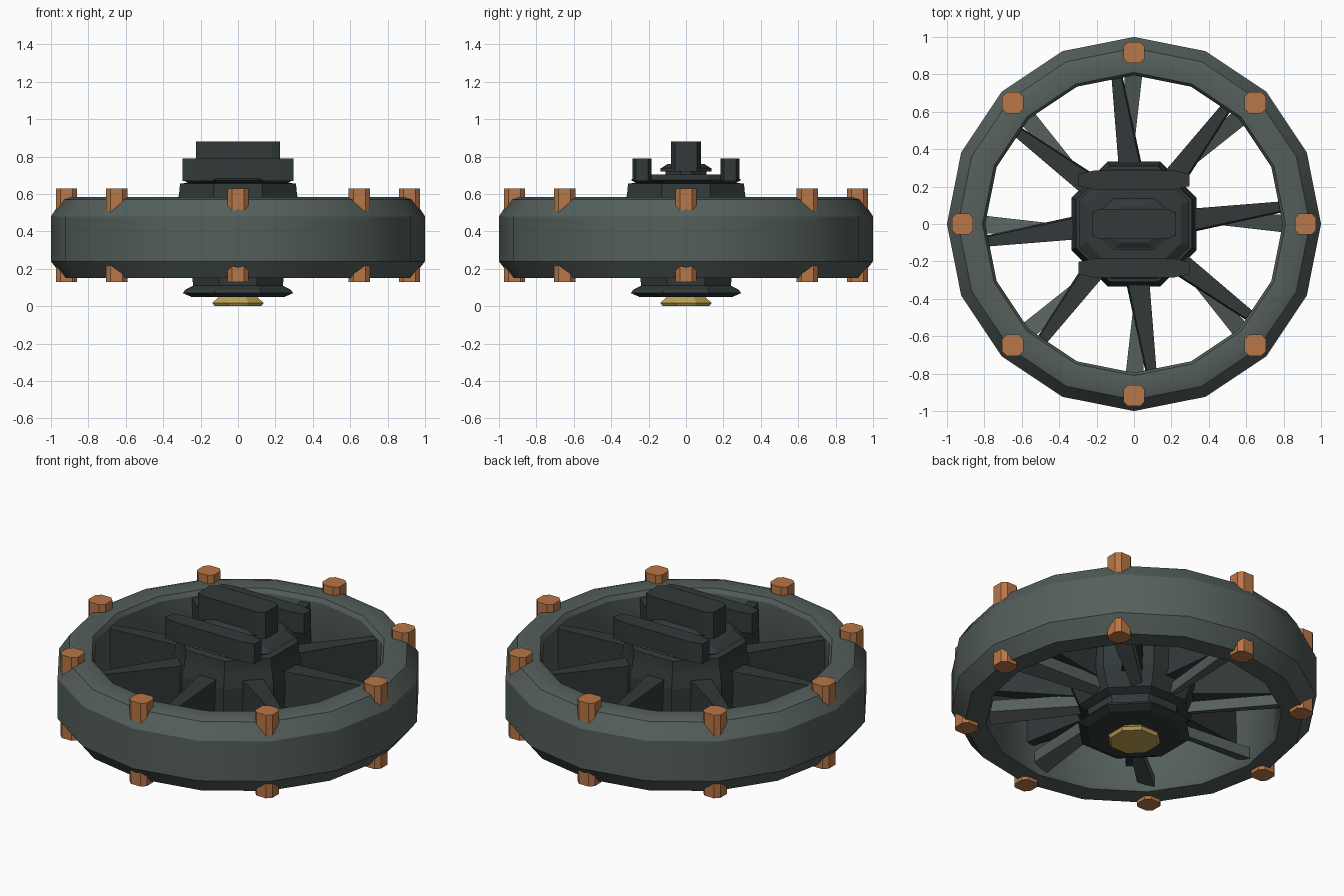
import bpy, bmesh, math
from mathutils import Matrix

cube = bpy.data.objects.get("Cube")
if cube:
    bpy.data.objects.remove(cube, do_unlink=True)


def material(name, rgb):
    m = bpy.data.materials.new(name)
    m.use_nodes = True
    col = (*rgb, 1)
    m.diffuse_color = col
    bsdf = next(n for n in m.node_tree.nodes if n.type == "BSDF_PRINCIPLED")
    bsdf.inputs["Base Color"].default_value = col
    bsdf.inputs["Roughness"].default_value = 0.7
    return m


green = material("grey green metal", (0.088, 0.114, 0.103))
dark = material("dark metal", (0.032, 0.041, 0.042))
copper = material("copper", (0.48, 0.182, 0.063))
gold = material("gold", (0.53, 0.37, 0.085))


def finish(name, bm, mat):
    bmesh.ops.recalc_face_normals(bm, faces=bm.faces)
    mesh = bpy.data.meshes.new(name)
    bm.to_mesh(mesh)
    bm.free()
    mesh.materials.append(mat)
    ob = bpy.data.objects.new(name, mesh)
    bpy.context.collection.objects.link(ob)
    return ob


def lathe(name, profile, sides, mat, phase=0.0, closed=False):
    """Turn (radius, height) points; closed joins the profile into a tube."""
    bm = bmesh.new()
    rows = []
    for r, z in profile:
        rows.append([bm.verts.new((r * math.cos(a), r * math.sin(a), z))
                     for a in (phase + math.tau * i / sides for i in range(sides))])
    pairs = list(zip(rows, rows[1:]))
    if closed:
        pairs.append((rows[-1], rows[0]))
    else:
        bm.faces.new(rows[0])
        bm.faces.new(rows[-1])
    for a, b in pairs:
        for i in range(sides):
            j = (i + 1) % sides
            bm.faces.new((a[i], a[j], b[j], b[i]))
    return finish(name, bm, mat)


def prism(name, hx, hy, cx, cy, z0, z1, mat, at=(0, 0), taper=0.0):
    """Box with cut corners (cx, cy), its top drawn in by taper."""
    bm = bmesh.new()
    rows = []
    for z, t in ((z0, 0), (z1, taper)):
        x, y = hx - t, hy - t
        pts = [(x, y - cy), (x - cx, y), (cx - x, y), (-x, y - cy),
               (-x, cy - y), (cx - x, -y), (x - cx, -y), (x, cy - y)]
        rows.append([bm.verts.new((px + at[0], py + at[1], z)) for px, py in pts])
        bm.faces.new(rows[-1])
    for i in range(8):
        j = (i + 1) % 8
        bm.faces.new((rows[0][i], rows[0][j], rows[1][j], rows[1][i]))
    return finish(name, bm, mat)


def spoke(name, inner, outer, angle, mat):
    """Loft a bar between two four-sided sections of (sideways, height) points."""
    bm = bmesh.new()
    ends = [[bm.verts.new((r, t, z)) for t, z in section]
            for r, section in ((0.28, inner), (0.805, outer))]
    for end in ends:
        bm.faces.new(end)
    for k in range(4):
        j = (k + 1) % 4
        bm.faces.new((ends[0][k], ends[0][j], ends[1][j], ends[1][k]))
    bm.transform(Matrix.Rotation(angle, 4, "Z"))
    finish(name, bm, mat)


# Outer rim
rim = lathe("rim", [(1, 0.24), (1, 0.48), (0.94, 0.57), (0.9, 0.583), (0.81, 0.575),
                    (0.795, 0.55), (0.795, 0.18), (0.81, 0.15), (0.93, 0.15)],
            16, green, closed=True)
bpy.context.view_layer.objects.active = rim
rim.select_set(True)
bpy.ops.object.shade_smooth_by_angle(angle=math.radians(28))

# Studs, and at each one an upright blade above a flatter lower blade
for i in range(8):
    a = math.tau * i / 8
    prism(f"rim_stud_{i + 1}", 0.057, 0.057, 0.025, 0.025, 0.13, 0.63, copper,
          (0.917 * math.cos(a), 0.917 * math.sin(a)))
    spoke(f"upper_spoke_{i + 1}",
          [(-0.05, 0.26), (0.07, 0.26), (0.08, 0.54), (-0.04, 0.54)],
          [(0.065, 0.3), (0.115, 0.3), (0.122, 0.54), (0.072, 0.54)], a, dark)
    spoke(f"lower_spoke_{i + 1}",
          [(0.015, 0.18), (0.07, 0.2), (0.07, 0.27), (0.015, 0.245)],
          [(-0.045, 0.17), (0.05, 0.2), (0.05, 0.27), (-0.045, 0.235)], a, green)

# Hub, octagonal and stepped
corner = 1 / math.cos(math.pi / 8)
hub = [(0.25, 0.05), (0.295, 0.07), (0.28, 0.09), (0.24, 0.11), (0.245, 0.16),
       (0.29, 0.18), (0.335, 0.3), (0.335, 0.5), (0.315, 0.6), (0.31, 0.655),
       (0.27, 0.66), (0.295, 0.675), (0.25, 0.705)]
lathe("hub", [(r * corner, z) for r, z in hub], 8, dark, math.pi / 8)
lathe("bottom_cap", [(r * corner, z) for r, z in
                     ((0.125, 0.0), (0.137, 0.018), (0.095, 0.055))],
      8, gold, math.pi / 8)

# Top plinth and the three raised bars
prism("plinth_neck", 0.2, 0.11, 0.08, 0.08, 0.69, 0.725, dark)
prism("plinth", 0.22, 0.135, 0.11, 0.09, 0.72, 0.74, dark)
prism("plinth_top", 0.2, 0.13, 0.1, 0.08, 0.74, 0.76, dark, taper=0.03)
prism("centre_bar", 0.225, 0.08, 0.045, 0.02, 0.72, 0.88, dark)
for side, name in ((1, "back_bar"), (-1, "front_bar")):
    prism(name, 0.298, 0.05, 0.08, 0.018, 0.67, 0.79, dark, (0, side * 0.235))
